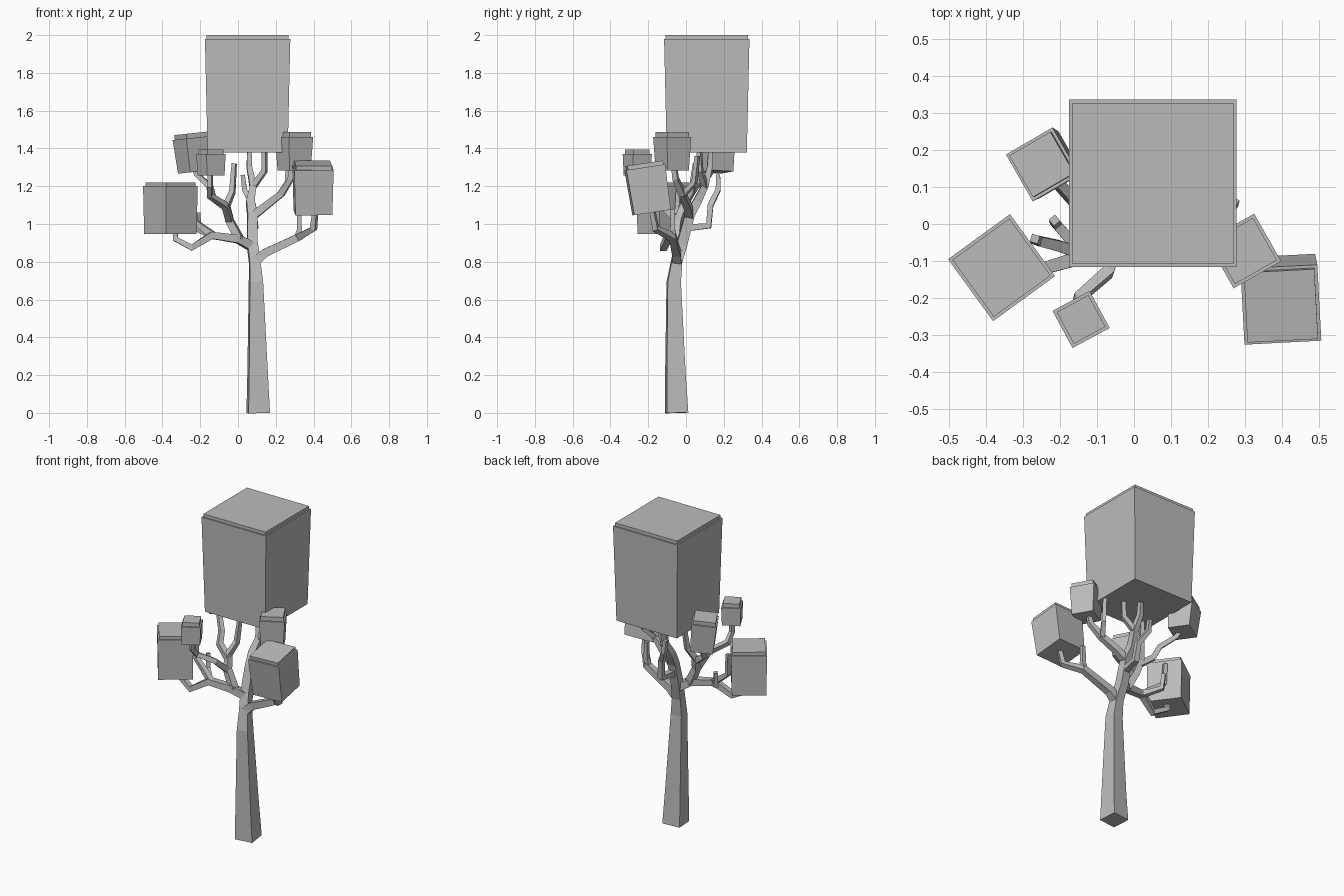
import bpy, bmesh
from math import radians
from mathutils import Matrix, Vector

cube = bpy.data.objects.get("Cube")
if cube:
    bpy.data.objects.remove(cube)

# Single flat colour
grey = bpy.data.materials.new("plain_grey")
grey.use_nodes = True
COLOR = (0.5, 0.5, 0.5, 1)
grey.diffuse_color = COLOR
grey.node_tree.nodes["Principled BSDF"].inputs["Base Color"].default_value = COLOR


def add_object(name, bm):
    bmesh.ops.recalc_face_normals(bm, faces=bm.faces)
    mesh = bpy.data.meshes.new(name)
    bm.to_mesh(mesh)
    bm.free()
    mesh.materials.append(grey)
    obj = bpy.data.objects.new(name, mesh)
    bpy.context.collection.objects.link(obj)
    return obj


def limb(name, points, widths, side):
    """Square tube along a path; widths are half widths at each point."""
    bm = bmesh.new()
    pts = [Vector(p) for p in points]
    side = Vector(side)
    rings = []
    for i, p in enumerate(pts):
        tangent = Vector()
        if i > 0:
            tangent += (p - pts[i - 1]).normalized()
        if i < len(pts) - 1:
            tangent += (pts[i + 1] - p).normalized()
        tangent.normalize()
        side = (side - tangent * side.dot(tangent)).normalized()
        up = tangent.cross(side)
        w = widths[i]
        rings.append([bm.verts.new(p + side * a * w + up * b * w)
                      for a, b in ((1, 1), (-1, 1), (-1, -1), (1, -1))])
    for low, high in zip(rings, rings[1:]):
        for k in range(4):
            n = (k + 1) % 4
            bm.faces.new((low[k], low[n], high[n], high[k]))
    bm.faces.new(rings[0])
    bm.faces.new(rings[-1])
    return add_object(name, bm)


def branch(name, start, end, *points):
    """Branch tapering evenly from its start to its end half width."""
    n = len(points) - 1
    widths = [start + (end - start) * i / n for i in range(n + 1)]
    direction = Vector(points[1]) - Vector(points[0])
    side = direction.cross(Vector((0, 0, 1)))
    return limb(name, points, widths, side)


def foliage(name, top, size, height, lid, turn, tilt=0, axis='X', taper=0.93):
    """Tapered block with a raised, slightly inset lid."""
    bm = bmesh.new()
    bmesh.ops.create_cube(bm, size=1)
    for v in bm.verts:
        s = size if v.co.z > 0 else size * taper
        v.co = (v.co.x * s, v.co.y * s, (v.co.z - 0.5) * height)
    bm.faces.ensure_lookup_table()
    cap = max(bm.faces, key=lambda f: f.calc_center_median().z)
    bmesh.ops.inset_region(bm, faces=[cap], thickness=0.012)
    out = bmesh.ops.extrude_face_region(bm, geom=[cap])
    raised = [g for g in out["geom"] if isinstance(g, bmesh.types.BMVert)]
    bmesh.ops.translate(bm, verts=raised, vec=(0, 0, lid))
    if cap.is_valid:
        bmesh.ops.delete(bm, geom=[cap], context='FACES_ONLY')
    bm.transform(Matrix.Translation(top)
                 @ Matrix.Rotation(radians(tilt), 4, axis)
                 @ Matrix.Rotation(radians(turn), 4, 'Z'))
    return add_object(name, bm)


# Trunk and main stem
limb("trunk",
     [(.107, -.05, 0), (.104, -.056, .2), (.095, -.065, .69), (.088, -.05, .8),
      (.075, -.02, .9), (.075, .02, 1.05), (.065, .06, 1.12), (.08, .1, 1.2),
      (.06, .125, 1.3), (.06, .13, 1.4)],
     [.057, .05, .035, .028, .027, .025, .022, .018, .014, .011],
     (1, .1, 0))
branch("stem_fork", .016, .011,
       (.08, .1, 1.2), (.14, .075, 1.28), (.14, .07, 1.4))

# Lower left branch with its rising fork
branch("left_low_branch", .026, .012,
       (.09, -.05, .8), (.14, -.05, .845), (.32, -.07, .93),
       (.4, -.16, .975), (.41, -.18, 1.08))
branch("left_low_fork", .015, .011,
       (.31, -.07, .925), (.325, -.07, .97), (.325, -.07, 1.08))

# Lower right branch with its two forks
branch("right_low_branch", .024, .012,
       (.075, -.025, .88), (0, -.06, .92), (-.14, -.09, .94),
       (-.245, -.12, .875), (-.33, -.1, .92), (-.335, -.1, .99))
branch("right_low_fork", .017, .011,
       (-.13, -.085, .94), (-.2, -.06, .99), (-.262, -.045, 1.04),
       (-.268, -.04, 1.17))
branch("right_low_stub", .015, .011,
       (-.14, -.08, .94), (-.21, 0, .97), (-.215, .01, 1.06))

# Upper right branch splitting three ways
branch("right_high_branch", .022, .011,
       (.01, -.055, .915), (-.045, -.04, 1.02), (-.06, -.01, 1.1),
       (-.03, .03, 1.17), (-.02, .05, 1.32))
branch("right_back_fork", .018, .011,
       (-.055, -.02, 1.08), (-.135, .01, 1.14), (-.15, .05, 1.2),
       (-.215, .12, 1.26), (-.235, .15, 1.31))
branch("right_front_fork", .017, .011,
       (-.045, -.045, 1.02), (-.07, -.13, 1.1), (-.15, -.2, 1.15),
       (-.148, -.25, 1.2), (-.145, -.255, 1.29))

# Back branch
branch("back_branch", .019, .011,
       (.075, 0, .98), (.09, .12, .99), (.08, .13, 1.1),
       (.035, .17, 1.18), (.025, .17, 1.26))

# Upper left branch
branch("left_high_branch", .022, .012,
       (.075, .02, 1.04), (.14, .01, 1.09), (.23, -.02, 1.16),
       (.28, -.055, 1.24), (.29, -.065, 1.32))
branch("left_high_fork", .014, .011,
       (.225, -.015, 1.155), (.265, .045, 1.22), (.27, .06, 1.36))

# Foliage blocks
foliage("crown_block", (.051, .11, 1.98), .452, .601, .02, 0, taper=.938)
foliage("right_low_block", (-.358, -.118, 1.2), .207, .253, .02, 36, taper=.96)
foliage("right_front_block", (-.143, -.258, 1.37), .114, .113, .025, 28.4)
foliage("right_back_block", (-.247, .161, 1.455), .146, .18, .025, 30,
        tilt=-6, axis='Y', taper=.9)
foliage("left_high_block", (.297, -.073, 1.46), .148, .177, .027, 29.6, taper=.87)
foliage("left_low_block", (.397, -.218, 1.3), .208, .242, .022, 3,
        tilt=8.5, axis='X', taper=.94)
